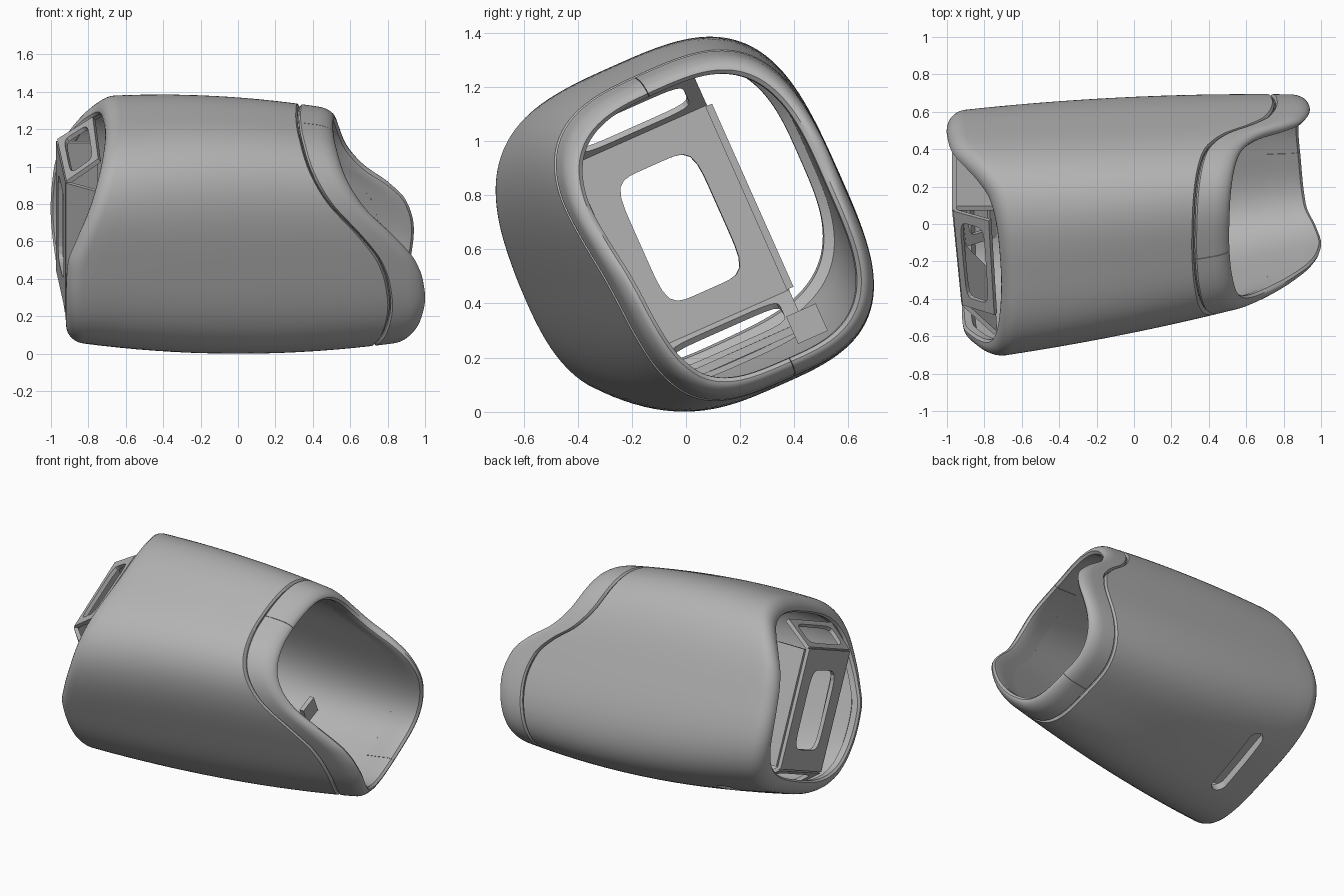
import bpy, bmesh, math
from mathutils import Vector

if "Cube" in bpy.data.objects:
    bpy.data.objects.remove(bpy.data.objects["Cube"], do_unlink=True)

TILT = math.radians(24)
CT, ST = math.cos(TILT), math.sin(TILT)
N = 3.2
Q = N / (N - 1)

grey = bpy.data.materials.new("plain_grey")
grey.use_nodes = True
COLOR = (0.45, 0.45, 0.45, 1)
grey.diffuse_color = COLOR
grey.node_tree.nodes["Principled BSDF"].inputs["Base Color"].default_value = COLOR


def finish(name, bm):
    bmesh.ops.recalc_face_normals(bm, faces=bm.faces)
    me = bpy.data.meshes.new(name)
    bm.to_mesh(me)
    bm.free()
    me.materials.append(grey)
    ob = bpy.data.objects.new(name, me)
    bpy.context.collection.objects.link(ob)
    return ob


def smooth(ob):
    bpy.ops.object.select_all(action='DESELECT')
    ob.select_set(True)
    bpy.context.view_layer.objects.active = ob
    bpy.ops.object.shade_smooth_by_angle(angle=math.radians(35))


def world(x, u, v):
    """Tilted section coordinates to world."""
    return Vector((x, u * CT - v * ST, 0.69 + u * ST + v * CT))


def section(x):
    """Centre and half sizes of the tilted rounded square at x."""
    y0, y1 = -0.58 + 0.205 * x + 0.04 * x * x, 0.68 + 0.045 * x - 0.035 * x * x
    z0, z1 = 0.08 * x * x, 1.37 - 0.075 * x - 0.09 * x * x
    wy, wz = (y1 - y0) / 2, (z1 - z0) / 2
    a, b = wy * 0.9, wz * 0.9
    for _ in range(25):
        a = max(wy ** Q - (b * ST) ** Q, 0.01) ** (1 / Q) / CT
        b = max(wz ** Q - (a * ST) ** Q, 0.01) ** (1 / Q) / CT
    return (y0 + y1) / 2, (z0 + z1) / 2, a, b


def surface(x, angle, inset):
    cy, cz, a, b = section(x)
    a, b = a - inset, b - inset
    f = angle - TILT
    c, s = math.cos(f), math.sin(f)
    r = (abs(c / a) ** N + abs(s / b) ** N) ** (-1 / N)
    u, v = r * c, r * s
    return Vector((x, cy + u * CT - v * ST, cz + u * ST + v * CT))


def wave(knots, angle):
    """Smooth periodic curve through (degrees, x) knots."""
    d = math.degrees(angle) % 360
    k = [(p - 360, q) for p, q in knots] + knots + [(p + 360, q) for p, q in knots]
    for i in range(1, len(k) - 2):
        if k[i][0] <= d <= k[i + 1][0]:
            (p0, q0), (p1, q1), (p2, q2), (p3, q3) = k[i - 1:i + 3]
            h = p2 - p1
            t = (d - p1) / h
            m1, m2 = (q2 - q0) / (p2 - p0) * h, (q3 - q1) / (p3 - p1) * h
            return ((2 * t**3 - 3 * t**2 + 1) * q1 + (t**3 - 2 * t**2 + t) * m1
                    + (3 * t**2 - 2 * t**3) * q2 + (t**3 - t**2) * m2)


MOUTH = [(0, .94), (24, .9), (36, .81), (46, .68), (57, .59), (67, .55), (83, .52),
         (100, .51), (115, .51), (132, .525), (150, .57), (165, .665), (181, .82),
         (196, .925), (208, .97), (218, .99), (233, 1.0), (249, .97), (263, .92),
         (293, .89), (317, .88)]
TAIL = [(0, -1.0), (25, -.99), (40, -.96), (52, -.9), (62, -.835), (72, -.775),
        (84, -.74), (100, -.72), (125, -.71), (150, -.73), (170, -.78), (190, -.86),
        (205, -.91), (240, -.92), (270, -.92), (320, -.95)]
WALL = 0.055
BAND = 0.19


def arc(rx, depth, steps, sign):
    """Quarter-round end: x offset from the end, inset."""
    return [(sign * rx * (1 - math.sin(k)), depth * (1 - math.cos(k)))
            for k in (math.pi / 2 * i / steps for i in range(steps + 1))]


def body_profile(angle):
    g, e = wave(MOUTH, angle) - BAND, wave(TAIL, angle)
    pts = [(g, WALL), (g, .012), (g - .01, 0)]
    pts += [(g - .01 + (e + .09 - g + .01) * i / 16, 0) for i in range(1, 16)]
    pts += [(e + dx, d) for dx, d in arc(.09, .075, 7, 1)]
    pts += [(e + .012, .088), (e + .05, .088), (e + .07, WALL)]
    pts += [(e + .07 + (g - e - .07) * i / 10, WALL) for i in range(1, 10)]
    return pts


def collar_profile(angle):
    m = wave(MOUTH, angle)
    g = m - BAND
    pts = [(g, WALL), (g, .03), (g + .006, .03), (g + .006, .012), (g + .016, 0),
           (g + .06, 0)]
    pts += [(m + dx, d) for dx, d in arc(.085, .04, 7, -1)]
    pts += [(m - .012, .055), (m - .04, .06), (m - .1, .057)]
    return pts


def loft(name, profile, start, end, steps, closed):
    bm = bmesh.new()
    rows = []
    for i in range(steps if closed else steps + 1):
        ang = math.radians(start + (end - start) * i / steps)
        rows.append([bm.verts.new(surface(x, ang, d)) for x, d in profile(ang)])
    n = len(rows[0])
    for i in range(steps):
        a, b = rows[i], rows[(i + 1) % len(rows)]
        for j in range(n):
            k = (j + 1) % n
            bm.faces.new((a[j], a[k], b[k], b[j]))
    if not closed:
        bm.faces.new(rows[0])
        bm.faces.new(rows[-1])
    ob = finish(name, bm)
    smooth(ob)
    return ob


# Main shell and the two-piece collar around the wavy mouth
body = loft("body_shell", body_profile, 0, 360, 160, True)
loft("collar_back", collar_profile, -63.9, 116.4, 90, False)
loft("collar_front", collar_profile, 116.6, 295.9, 90, False)

# Slot through the underside near the tail
bm = bmesh.new()
outline = []
for i in range(24):
    k = 2 * math.pi * (i + .5) / 24
    outline.append((-.6 + .053 * math.cos(k),
                    .03 + .053 * math.sin(k) + math.copysign(.185, math.sin(k))))
low, high = [[bm.verts.new(world(x, u, v)) for x, u in outline] for v in (-.8, -.48)]
bm.faces.new(low)
bm.faces.new(high)
for i in range(24):
    j = (i + 1) % 24
    bm.faces.new((low[i], low[j], high[j], high[i]))
cutter = finish("slot_cutter", bm)
cut = body.modifiers.new("slot", 'BOOLEAN')
cut.object, cut.operation, cut.solver = cutter, 'DIFFERENCE', 'EXACT'
bpy.context.view_layer.objects.active = body
bpy.ops.object.modifier_apply(modifier=cut.name)
bpy.data.objects.remove(cutter, do_unlink=True)
smooth(body)


def panel(name, corners, window=None, thick=.025):
    """Four-cornered panel, with a rounded window when its half sizes are given."""
    c = [world(*p) for p in corners]

    def at(p, q):
        p, q = (p + 1) / 2, (q + 1) / 2
        return c[0].lerp(c[1], p).lerp(c[3].lerp(c[2], p), q)

    bm = bmesh.new()
    if window:
        outer, inner = [], []
        for i in range(48):
            k = 2 * math.pi * i / 48
            co, si = math.cos(k), math.sin(k)
            m = max(abs(co), abs(si))
            r = (abs(co) ** 6 + abs(si) ** 6) ** (-1 / 6)
            outer.append(bm.verts.new(at(co / m, si / m)))
            inner.append(bm.verts.new(at(r * co * window[0], r * si * window[1])))
        for i in range(48):
            j = (i + 1) % 48
            bm.faces.new((outer[i], outer[j], inner[j], inner[i]))
    else:
        bm.faces.new([bm.verts.new(p) for p in c])
    mod = finish(name, bm).modifiers.new("thickness", 'SOLIDIFY')
    mod.thickness, mod.offset = thick, 0


def block(name, x, u, v):
    bm = bmesh.new()
    bmesh.ops.create_cube(bm, size=1)
    for w in bm.verts:
        w.co = world(*[lo + (hi - lo) * (c + .5) for c, (lo, hi) in zip(w.co, (x, u, v))])
    finish(name, bm)


# Tail bracket: windowed plate, a sloping windowed wing at each end, a side wall
panel("bracket_plate", [(-.91, -.3, -.38), (-.96, .25, -.38),
                        (-.96, .25, .38), (-.91, -.3, .38)], (.58, .66))
for side, name in ((1, "upper"), (-1, "lower")):
    panel("bracket_wing_" + name,
          [(-.91, -.3, side * .38), (-.96, .25, side * .38),
           (-.77, .25, side * .51), (-.74, -.3, side * .51)], (.8, .68))
panel("bracket_side", [(-.91, -.3, -.38), (-.91, -.3, .38),
                       (-.74, -.46, .4), (-.76, -.46, -.36)])

# Inner rib along the bracket edge, rail behind the slot and a small latch tab
block("bracket_rib", (-.95, -.75), (.243, .27), (-.37, .37))
block("slot_rail", (-.68, -.52), (-.2, .27), (-.53, -.5))
block("latch_tab", (.2, .23), (.2, .32), (-.57, -.46))
